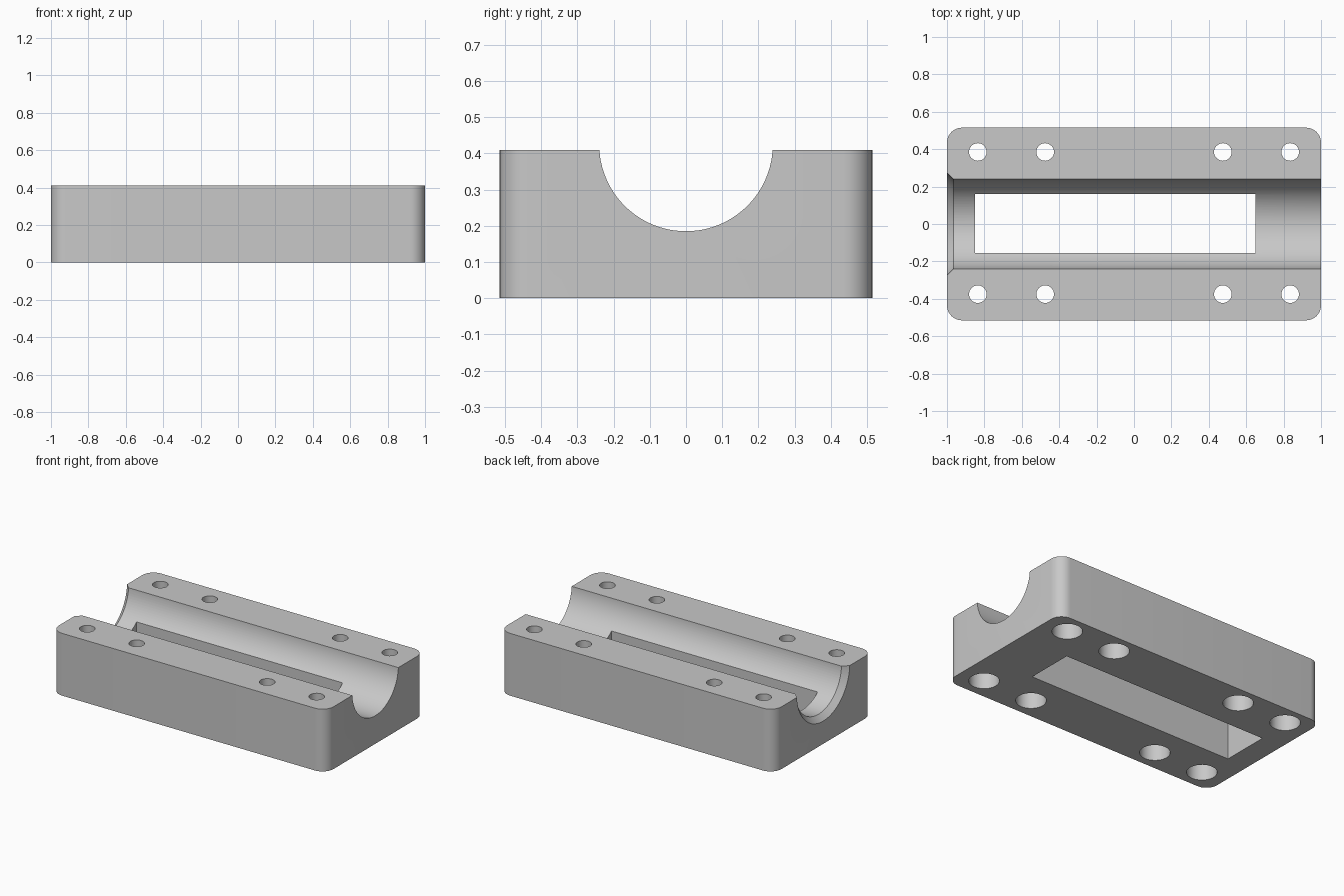
import bpy, bmesh, math
from mathutils import Matrix, Vector

if "Cube" in bpy.data.objects:
    bpy.data.objects.remove(bpy.data.objects["Cube"], do_unlink=True)

LENGTH, DEPTH, HEIGHT = 2.0, 1.03, 0.41
GROOVE_R, GROOVE_Z = 0.24, 0.425
CHAMFER = 0.035

grey = bpy.data.materials.new("light grey")
grey.use_nodes = True
colour = (0.58, 0.58, 0.58, 1)
grey.diffuse_color = colour
grey.node_tree.nodes["Principled BSDF"].inputs["Base Color"].default_value = colour


def finish(name, bm):
    mesh = bpy.data.meshes.new(name)
    bm.to_mesh(mesh)
    bm.free()
    mesh.materials.append(grey)
    obj = bpy.data.objects.new(name, mesh)
    bpy.context.collection.objects.link(obj)
    return obj


def box(name, low, high):
    low, high = Vector(low), Vector(high)
    bm = bmesh.new()
    matrix = Matrix.Translation((low + high) / 2) @ Matrix.Diagonal((*(high - low), 1))
    bmesh.ops.create_cube(bm, size=1, matrix=matrix)
    return finish(name, bm)


def cone(name, start, end, r1, r2, sides):
    start, end = Vector(start), Vector(end)
    axis = end - start
    turn = axis.to_track_quat("Z", "Y").to_matrix().to_4x4()
    bm = bmesh.new()
    bmesh.ops.create_cone(bm, cap_ends=True, segments=sides, radius1=r1, radius2=r2,
                          depth=axis.length, matrix=Matrix.Translation((start + end) / 2) @ turn)
    return finish(name, bm)


# Block with rounded vertical corners
block = box("bearing_block", (-LENGTH / 2, -DEPTH / 2, 0), (LENGTH / 2, DEPTH / 2, HEIGHT))
bm = bmesh.new()
bm.from_mesh(block.data)
corners = [e for e in bm.edges if abs(e.verts[0].co.z - e.verts[1].co.z) > 0.1]
bmesh.ops.bevel(bm, geom=corners, offset=0.08, segments=10, profile=0.5, affect="EDGES")
bm.to_mesh(block.data)
bm.free()

# Round groove, its flared left-hand mouth, and the slot through the floor
cutters = [
    cone("groove_cutter", (-1.1, 0, GROOVE_Z), (1.1, 0, GROOVE_Z), GROOVE_R, GROOVE_R, 96),
    cone("flare_cutter", (-1 - CHAMFER, 0, GROOVE_Z), (-1 + CHAMFER, 0, GROOVE_Z),
         GROOVE_R + 2 * CHAMFER, GROOVE_R, 96),
    box("slot_cutter", (-0.85, -0.155, -0.1), (0.65, 0.16, 0.35)),
]

# Bolt holes with wider recesses underneath
for x in (-0.835, -0.475, 0.475, 0.835):
    for y in (-0.375, 0.385):
        cutters.append(cone("bolt_hole_cutter", (x, y, -0.1), (x, y, 0.5), 0.047, 0.047, 32))
        cutters.append(cone("recess_cutter", (x, y, -0.1), (x, y, 0.22), 0.09, 0.09, 40))

bpy.ops.object.select_all(action="DESELECT")
bpy.context.view_layer.objects.active = block
block.select_set(True)
for cutter in cutters:
    cutter.hide_render = True
    cut = block.modifiers.new("cut", "BOOLEAN")
    cut.operation, cut.solver, cut.object = "DIFFERENCE", "EXACT", cutter
    bpy.ops.object.modifier_apply(modifier=cut.name)
    bpy.data.objects.remove(cutter, do_unlink=True)

bpy.ops.object.shade_smooth_by_angle(angle=math.radians(30))
